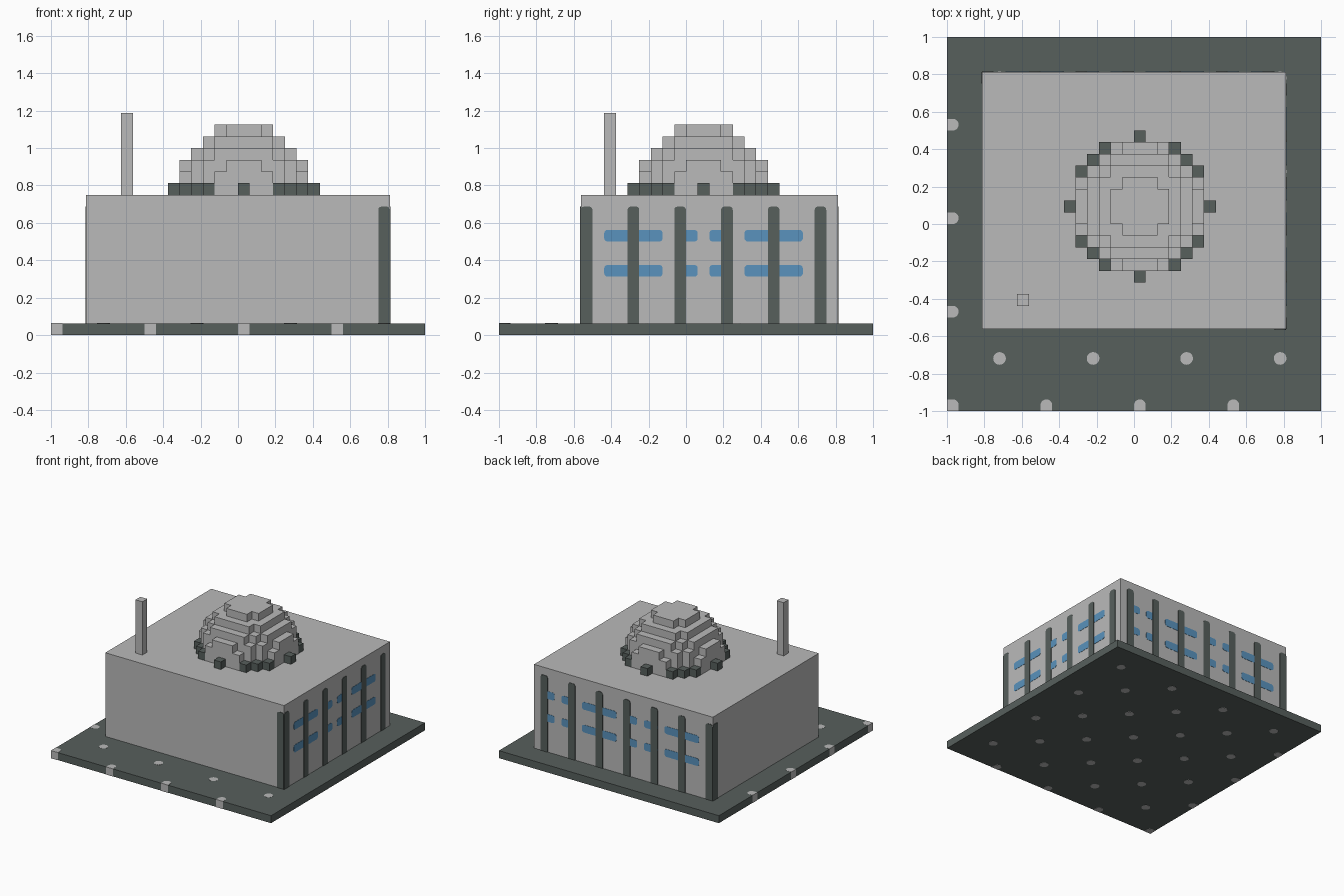
import bpy, bmesh, math
from mathutils import Matrix, Vector

cube = bpy.data.objects.get("Cube")
if cube:
    bpy.data.objects.remove(cube)

V = 1 / 16  # block size


def material(name, rgb):
    m = bpy.data.materials.new(name)
    m.use_nodes = True
    m.diffuse_color = (*rgb, 1)
    m.node_tree.nodes["Principled BSDF"].inputs["Base Color"].default_value = (*rgb, 1)
    return m


LIGHT = material("light grey", (0.49, 0.49, 0.49))
DARK = material("dark slate", (0.095, 0.115, 0.108))
BLUE = material("window blue", (0.1, 0.29, 0.51))


def finish(name, bm, *mats):
    mesh = bpy.data.meshes.new(name)
    bm.to_mesh(mesh)
    bm.free()
    for m in mats:
        mesh.materials.append(m)
    ob = bpy.data.objects.new(name, mesh)
    bpy.context.collection.objects.link(ob)
    return ob


def add_box(bm, lo, hi, round_axis=None, r=0.018):
    """Box between two corners, optionally rounded around one axis."""
    lo, hi = Vector(lo), Vector(hi)
    mat = Matrix.Translation((lo + hi) / 2) @ Matrix.Diagonal((*(hi - lo), 1))
    verts = bmesh.ops.create_cube(bm, size=1, matrix=mat)["verts"]
    if round_axis is not None:
        edges = {e for v in verts for e in v.link_edges
                 if abs((e.verts[0].co - e.verts[1].co)[round_axis]) > 1e-5}
        bmesh.ops.bevel(bm, geom=list(edges), offset=r, segments=3,
                        profile=0.5, affect='EDGES')


def box(name, lo, hi, mat):
    bm = bmesh.new()
    add_box(bm, lo, hi)
    return finish(name, bm, mat)


def pos(i):
    return -1 + i * V


# Ground slab, hall and chimney
E = 0.001
box("ground_slab", (-1 + E, -1 + E, E), (1, 1, V), DARK)
X0, X1, Y0, Y1 = pos(3), pos(29), pos(7), pos(29)
box("hall", (X0, Y0, V * 0.8), (X1, Y1, 0.75), LIGHT)
box("chimney", (pos(6), pos(9), 0.74), (pos(7), pos(10), 1.1875), LIGHT)

# Light inlays through the slab, staggered in a diagonal grid
bm = bmesh.new()
ztop = V + E
for start in (0, 4):
    for a in range(start, 32, 8):
        for b in range(start, 32, 8):
            x, y = pos(a + 0.5), pos(b + 0.5)
            r = V / 2 if 0 in (a, b) else 0.034
            bmesh.ops.create_cone(bm, cap_ends=True, segments=20, radius1=r, radius2=r,
                                  depth=ztop, matrix=Matrix.Translation((x, y, ztop / 2)))
            if a == 0:
                add_box(bm, (-1, y - r, 0), (x, y + r, ztop))
            if b == 0:
                add_box(bm, (x - r, -1, 0), (x + r, y, ztop))
finish("ground_inlays", bm, LIGHT)


# Wall plates: axis is the wall normal, d its position, side its sign
def plate(bm, axis, d, side, u0, u1, z0, z1, thick):
    a, b = sorted((d - side * 0.002, d + side * thick))
    lo, hi = ((a, u0, z0), (b, u1, z1)) if axis == 0 else ((u0, a, z0), (u1, b, z1))
    add_box(bm, lo, hi, axis)


pillars, windows = bmesh.new(), bmesh.new()


def pillar(axis, d, side, i):
    plate(pillars, axis, d, side, pos(i), pos(i + 1), 0.03, 0.6875, 0.004)


for i in range(7, 29, 4):
    pillar(0, X1, 1, i)
for i in range(3, 29, 4):
    pillar(1, Y1, 1, i)
pillar(1, Y0, -1, 28)
pillar(0, X0, -1, 28)

# Window bands as (first block, length); pillars cross in front of them
side_bands = [(9, 5), (15, 2), (18, 2), (21, 5)]
back_bands = [(5, 5), (11, 2), (14, 2), (17, 5), (23, 2), (26, 2)]
for axis, d, bands in ((0, X1, side_bands), (1, Y1, back_bands)):
    for start, length in bands:
        for z in (5 * V, 8 * V):
            plate(windows, axis, d, 1, pos(start), pos(start + length), z, z + V, 0.002)
finish("wall_pillars", pillars, DARK)
finish("window_bands", windows, BLUE)

# Stepped dome of blocks with a dark ring at its foot
cells = {}
for k in range(6):
    for x in range(-6, 7):
        for y in range(-6, 7):
            d = x * x + y * y
            if d + k * k <= 30.5:
                cells[x, y, k] = 0
            elif k == 0 and d <= 36:
                cells[x, y, k] = 1

bm = bmesh.new()
centre = Vector((pos(16.5), pos(17.5), 0.75 + V / 2))
for cell, mat_id in cells.items():
    for axis in range(3):
        for s in (-1, 1):
            n = Vector((0, 0, 0))
            n[axis] = s
            near = tuple(int(c) for c in Vector(cell) + n)
            if near in cells or near[2] < 0:
                continue
            u = Vector((0, 0, 0))
            u[(axis + 1) % 3] = 1
            w = n.cross(u)
            quad = [centre + (Vector(cell) + (n + p * u + q * w) / 2) * V
                    for p, q in ((-1, -1), (1, -1), (1, 1), (-1, 1))]
            face = bm.faces.new([bm.verts.new(c) for c in quad])
            face.material_index = mat_id
bmesh.ops.remove_doubles(bm, verts=bm.verts, dist=V / 100)
bmesh.ops.dissolve_limit(bm, angle_limit=math.radians(1), verts=bm.verts,
                         edges=bm.edges, delimit={'MATERIAL'})
finish("stepped_dome", bm, LIGHT, DARK)
